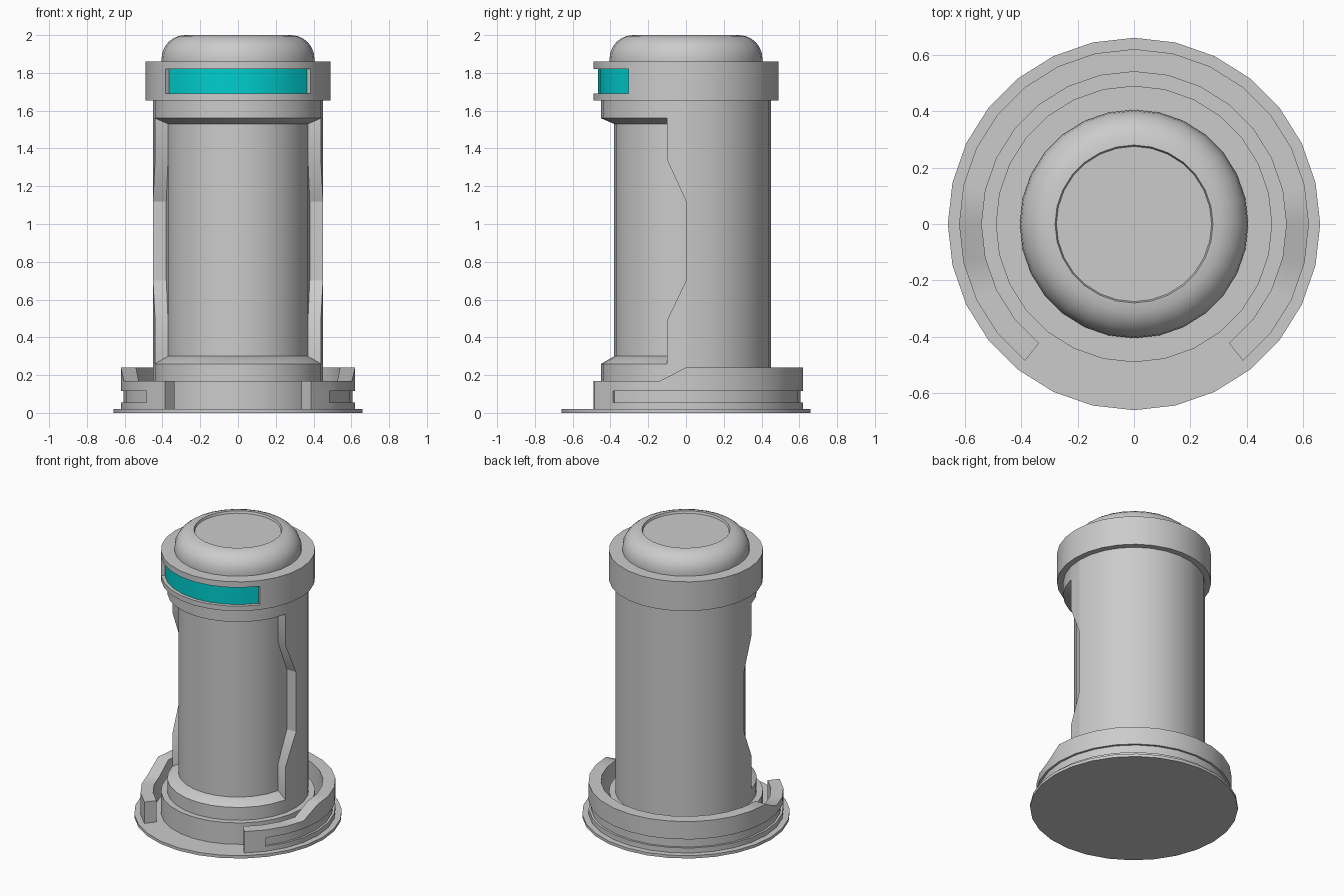
import bpy, bmesh, math

if "Cube" in bpy.data.objects:
    bpy.data.objects.remove(bpy.data.objects["Cube"])

N = 28
STEP = 360 / N          # every ring shares the same 28 divisions


def finish(name, bm, material=None):
    bmesh.ops.remove_doubles(bm, verts=bm.verts[:], dist=1e-5)
    bmesh.ops.recalc_face_normals(bm, faces=bm.faces[:])
    mesh = bpy.data.meshes.new(name)
    bm.to_mesh(mesh)
    bm.free()
    obj = bpy.data.objects.new(name, mesh)
    bpy.context.collection.objects.link(obj)
    if material:
        mesh.materials.append(material)
    bpy.ops.object.select_all(action='DESELECT')
    obj.select_set(True)
    bpy.context.view_layer.objects.active = obj
    bpy.ops.object.shade_smooth_by_angle(angle=math.radians(30))
    return obj


def polar(r, k, z):
    a = math.radians(k * STEP)
    return (r * math.cos(a), r * math.sin(a), z)


def sweep(name, stations, closed=False, material=None):
    """stations: (division index, closed (r, z) section) joined around z."""
    bm = bmesh.new()
    rings = [[bm.verts.new(polar(r, k, z)) for r, z in sec] for k, sec in stations]
    n = len(rings[0])
    pairs = list(zip(rings, rings[1:]))
    if closed:
        pairs.append((rings[-1], rings[0]))
    else:
        bm.faces.new(rings[0])
        bm.faces.new(rings[-1])
    for a, b in pairs:
        for i in range(n):
            j = (i + 1) % n
            bm.faces.new((a[i], b[i], b[j], a[j]))
    return finish(name, bm, material)


def lathe(name, profile):
    return sweep(name, [(k, profile) for k in range(N)], closed=True)


def arc(name, profile, k0, k1, material=None):
    return sweep(name, [(k, profile) for k in range(k0, k1 + 1)], material=material)


def grooved(r_in, r, g, z0, z1, z2, z3):
    return [(r_in, z0), (r, z0), (r, z1), (g, z1), (g, z2), (r, z2), (r, z3), (r_in, z3)]


cyan = bpy.data.materials.new("cyan_light")
cyan.diffuse_color = (0.0, 0.62, 0.62, 1)
cyan.use_nodes = True
cyan.node_tree.nodes["Principled BSDF"].inputs["Base Color"].default_value = cyan.diffuse_color

# Base plate, foot and inner column
lathe("base_plate", [(0, 0), (0.66, 0), (0.66, 0.02), (0, 0.02)])
lathe("foot", [(0, 0.02), (0.49, 0.02), (0.49, 0.17), (0, 0.17)])
lathe("inner_column", [(0, 0.17), (0.38, 0.17), (0.38, 1.66), (0, 1.66)])

# Open-fronted guard around the foot, grooved on the outside
def guard_section(k, g):
    top = 0.24 if 0 <= k <= 14 else 0.17
    return (k, grooved(0.54, 0.62, g, 0.02, 0.055, 0.115, top))

guard = [guard_section(-4, 0.62), guard_section(-3, 0.62)]
guard += [guard_section(k, 0.605) for k in range(-3, 18)]
guard += [guard_section(17, 0.62), guard_section(18, 0.62)]
sweep("foot_guard", guard)

# Outer shell: back half, and front bands above and below the opening
arc("shell_back", [(0.37, 0.17), (0.45, 0.17), (0.45, 1.66), (0.37, 1.66)], 0, 14)
arc("shell_front_bottom",
    [(0.37, 0.17), (0.45, 0.17), (0.45, 0.26), (0.38, 0.30), (0.37, 0.30)], 14, 28)
arc("shell_front_top",
    [(0.37, 1.66), (0.45, 1.66), (0.45, 1.56), (0.38, 1.53), (0.37, 1.53)], 14, 28)


# Stepped edges of the shell opening
def shell_edge(name, k0, k1, outline):
    bm = bmesh.new()
    outer, inner = [[bm.verts.new(polar(r, k1 if t else k0, z)) for t, z in outline]
                    for r in (0.45, 0.37)]
    bm.faces.new(outer)
    bm.faces.new(inner)
    for i in range(4):
        j = (i + 1) % 4
        bm.faces.new((outer[i], outer[j], inner[j], inner[i]))
    finish(name, bm)

for side, k0, k1 in (("right", 0, -1), ("left", 14, 15)):
    shell_edge("shell_edge_lower_" + side, k0, k1,
               [(0, 0.26), (1, 0.26), (1, 0.49), (0, 0.70)])
    shell_edge("shell_edge_upper_" + side, k0, k1,
               [(0, 1.56), (1, 1.56), (1, 1.34), (0, 1.12)])

# Head collar with a front slot and the cyan strip inside it
def collar_section(k, g):
    return (k, grooved(0.36, 0.49, g, 1.655, 1.69, 1.82, 1.86))

collar = [collar_section(k, 0.46) for k in range(17, 26)]
collar += [collar_section(k, 0.49) for k in range(25, 46)]
sweep("head_collar", collar, closed=True)
arc("light_strip", [(0.45, 1.69), (0.466, 1.69), (0.466, 1.82), (0.45, 1.82)], 17, 25, cyan)

# Rounded cap with a shallow recessed top
rounding = [(0.28 + 0.125 * math.cos(t), 1.875 + 0.125 * math.sin(t))
            for t in (math.radians(15 * i) for i in range(7))]
lathe("cap", [(0, 1.85), (0.405, 1.85)] + rounding + [(0.275, 1.985), (0, 1.985)])
